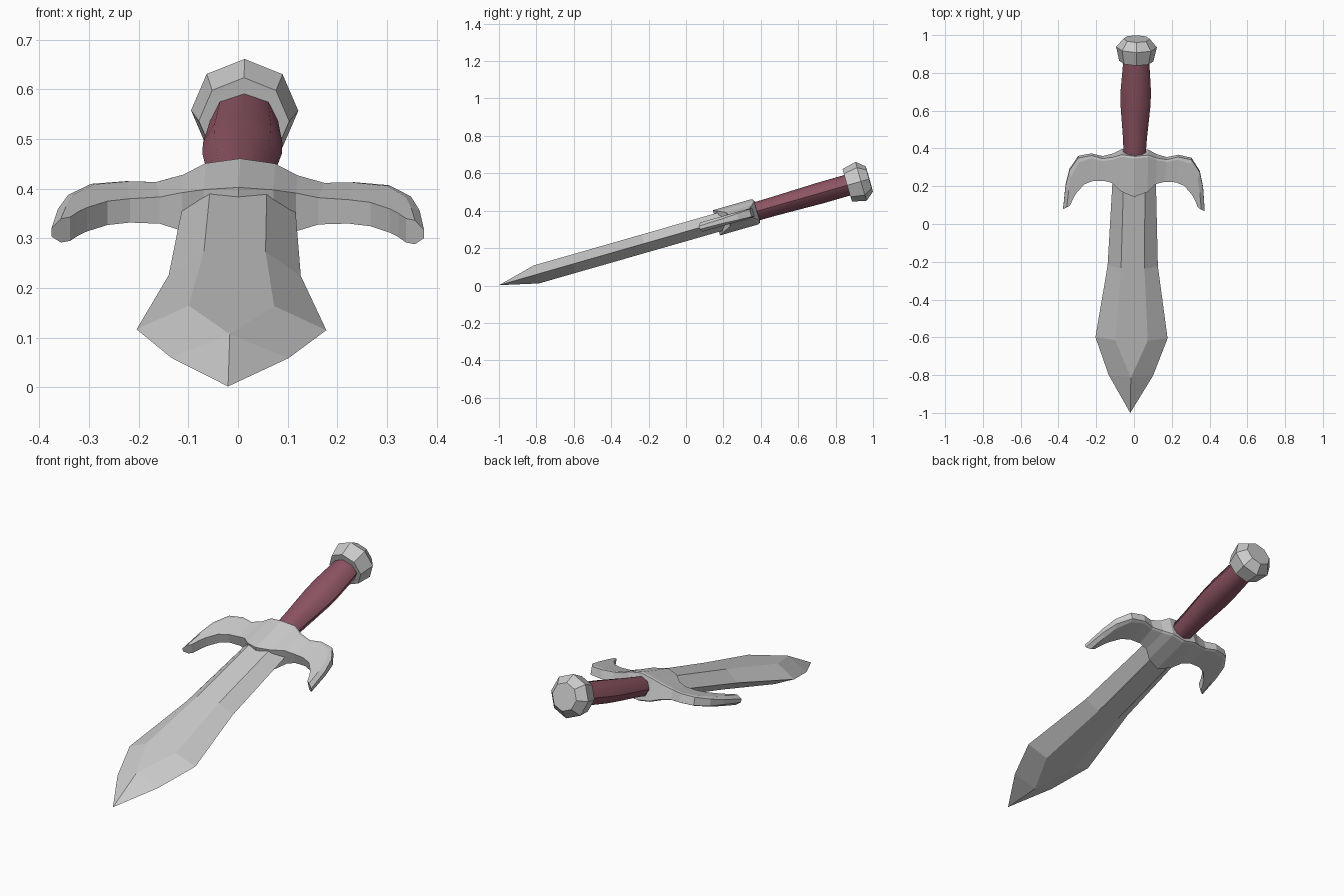
import bpy, bmesh, math
from mathutils import Matrix

if "Cube" in bpy.data.objects:
    bpy.data.objects.remove(bpy.data.objects["Cube"])

# Local frame: x across, y along the sword from the tip, z through its thickness
PLACE = (Matrix.Translation((-0.02, -1, 0.002))
         @ Matrix.Rotation(math.radians(16), 4, 'X')
         @ Matrix.Rotation(math.radians(-0.95), 4, 'Z'))


def loft(name, rings):
    """Skin a list of equal-length rings and cap both ends."""
    bm = bmesh.new()
    loops = [[bm.verts.new(p) for p in ring] for ring in rings]
    n = len(rings[0])
    for a, b in zip(loops, loops[1:]):
        for i in range(n):
            j = (i + 1) % n
            bm.faces.new((a[i], a[j], b[j], b[i]))
    bm.faces.new(loops[0])
    bm.faces.new(loops[-1])
    bmesh.ops.remove_doubles(bm, verts=bm.verts, dist=0.0005)
    bmesh.ops.recalc_face_normals(bm, faces=bm.faces)
    bm.transform(PLACE)
    mesh = bpy.data.meshes.new(name)
    bm.to_mesh(mesh)
    bm.free()
    obj = bpy.data.objects.new(name, mesh)
    bpy.context.collection.objects.link(obj)
    return obj


def octagon(y, rx, rz):
    return [(rx * math.cos(k * math.pi / 4), y, rz * math.sin(k * math.pi / 4))
            for k in range(8)]


# Blade: hexagonal section (position, edge half width, flat half width, half thickness)
blade = [(0, 0, 0, 0), (0.208, 0.118, 0, 0.05), (0.414, 0.191, 0.086, 0.05),
         (0.81, 0.133, 0.062, 0.05), (1.35, 0.112, 0.056, 0.05)]
loft("blade", [[(-e, y, 0), (-f, y, t), (f, y, t), (e, y, 0), (f, y, -t), (-f, y, -t)]
               for y, e, f, t in blade])

# Guard: stations (outer x, outer y, inner x, inner y, half thickness, outer bevel)
half = [(0, 1.432, 0, 1.21, 0.07, 0.05), (0.07, 1.437, 0.07, 1.235, 0.058, 0.05),
        (0.115, 1.417, 0.115, 1.275, 0.04, 0.08), (0.17, 1.405, 0.16, 1.284, 0.028, 0.1),
        (0.23, 1.42, 0.22, 1.281, 0.025, 0.1), (0.30, 1.405, 0.265, 1.262, 0.025, 0.15),
        (0.345, 1.335, 0.305, 1.215, 0.025, 0.25), (0.364, 1.25, 0.322, 1.185, 0.025, 0.4),
        (0.375, 1.12, 0.338, 1.145, 0.025, 0.5)]


def guard_ring(station, side):
    xo, yo, xi, yi, t, b = station
    xm, ym = xo + (xi - xo) * b, yo + (yi - yo) * b      # start of the flat face
    e = t * (1 - 1.3 * b)
    return [(side * x + 0.022, y, z) for x, y, z in
            ((xo, yo, e), (xm, ym, t), (xi, yi, t),
             (xi, yi, -t), (xm, ym, -t), (xo, yo, -e))]


loft("guard", [guard_ring(s, -1) for s in reversed(half[1:])]
     + [guard_ring(s, 1) for s in half]).data.transform(
         Matrix.Translation((-0.021, 0, 0)))

# Grip: swelling octagonal handle
grip = loft("grip", [octagon(*r) for r in
                     [(1.40, 0.057, 0.050), (1.52, 0.064, 0.051), (1.70, 0.08, 0.055),
                      (1.78, 0.08, 0.057), (1.96, 0.067, 0.057)]])
mat = bpy.data.materials.new("red_leather")
mat.diffuse_color = (0.27, 0.09, 0.125, 1)
mat.use_nodes = True
mat.node_tree.nodes["Principled BSDF"].inputs["Base Color"].default_value = mat.diffuse_color
grip.data.materials.append(mat)
bpy.ops.object.select_all(action='DESELECT')
grip.select_set(True)
bpy.context.view_layer.objects.active = grip
bpy.ops.object.shade_smooth_by_angle(angle=math.radians(50))

# Pommel: faceted octagonal knob
loft("pommel", [octagon(y, r, r) for y, r in
                [(1.938, 0.091), (2.015, 0.108), (2.06, 0.07)]])
